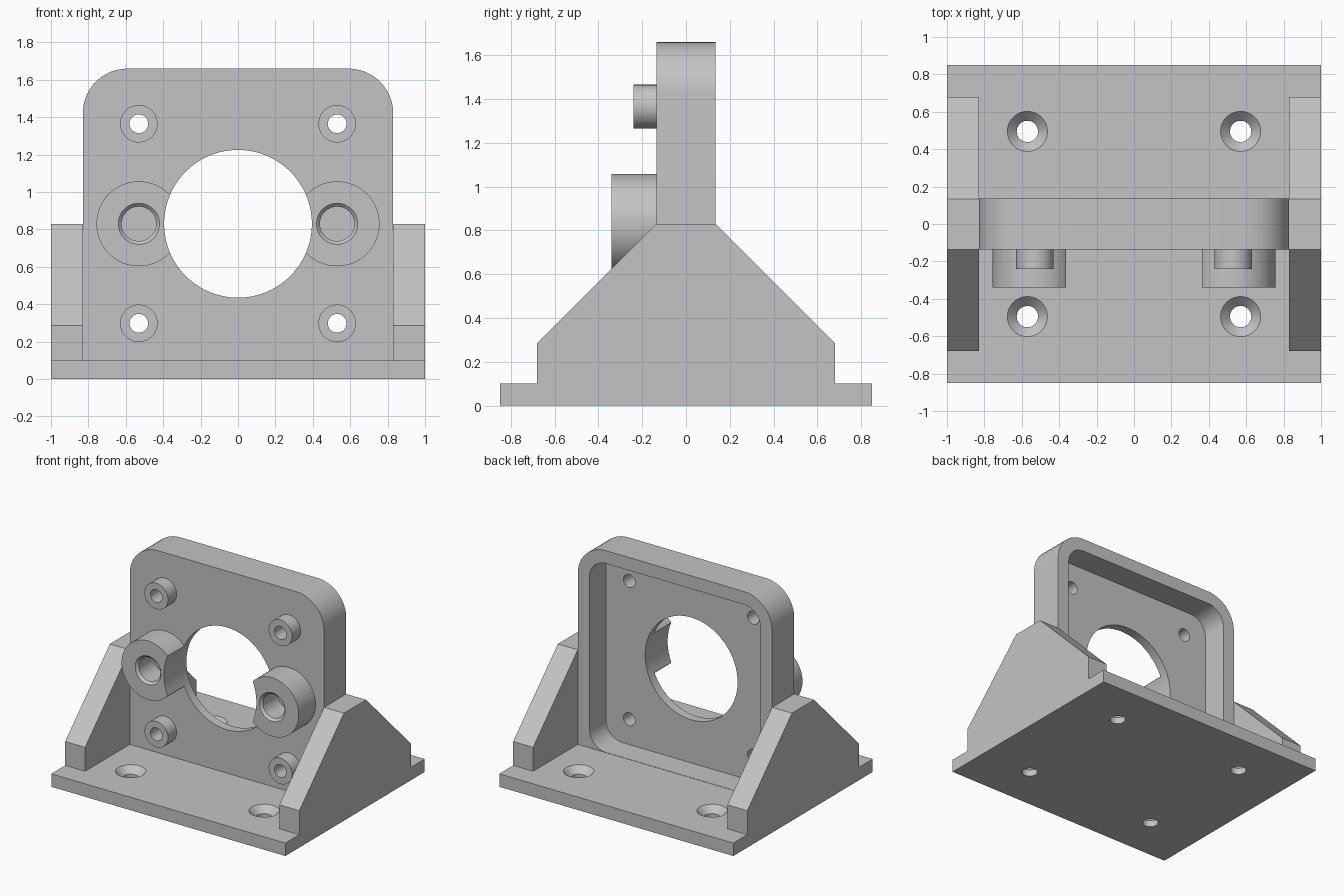
import bpy, bmesh
from math import sin, cos, pi, radians

cube = bpy.data.objects.get("Cube")
if cube:
    bpy.data.objects.remove(cube, do_unlink=True)

grey = bpy.data.materials.new("light grey")
grey.use_nodes = True
grey.diffuse_color = (0.55, 0.55, 0.55, 1)
grey.node_tree.nodes["Principled BSDF"].inputs["Base Color"].default_value = (0.55, 0.55, 0.55, 1)

PLACE = {
    "x": lambda u, v, w: (w, u, v),
    "y": lambda u, v, w: (u, w, v),
    "z": lambda u, v, w: (u, v, w),
}


def loft(name, axis, rings, material=grey):
    """Closed solid through (outline, distance along axis) rings."""
    bm = bmesh.new()
    loops = [[bm.verts.new(PLACE[axis](u, v, w)) for u, v in pts] for pts, w in rings]
    for a, b in zip(loops, loops[1:]):
        for i in range(len(a)):
            bm.faces.new((a[i - 1], a[i], b[i], b[i - 1]))
    bm.faces.new(loops[0])
    bm.faces.new(loops[-1])
    bmesh.ops.recalc_face_normals(bm, faces=bm.faces)
    mesh = bpy.data.meshes.new(name)
    bm.to_mesh(mesh)
    bm.free()
    obj = bpy.data.objects.new(name, mesh)
    bpy.context.collection.objects.link(obj)
    if material:
        mesh.materials.append(material)
    return obj


def prism(name, axis, pts, a, b, material=grey):
    return loft(name, axis, [(pts, a), (pts, b)], material)


def circle(u, v, r, n=72):
    return [(u + r * cos(2 * pi * i / n), v + r * sin(2 * pi * i / n)) for i in range(n)]


def rounded(half, low, high, r_low, r_high, n=12):
    """Upright rectangle with separate bottom and top corner radii."""
    pts = []
    corners = ((1, high, -1, r_high, 0), (-1, high, -1, r_high, 90),
               (-1, low, 1, r_low, 180), (1, low, 1, r_low, 270))
    for sx, z, sz, r, start in corners:
        for i in range(n + 1 if r else 1):
            t = radians(start + 90 * i / n)
            pts.append((sx * (half - r) + r * cos(t), z + sz * r + r * sin(t)))
    return pts


def cut(target, cutter):
    mod = target.modifiers.new("cut", "BOOLEAN")
    mod.object = cutter
    mod.operation = "DIFFERENCE"
    mod.solver = "EXACT"
    bpy.context.view_layer.objects.active = target
    bpy.ops.object.modifier_apply(modifier=mod.name)
    bpy.data.objects.remove(cutter, do_unlink=True)


def bore():
    return prism("bore_cutter", "y", circle(0, MID, 0.395, 128), -0.5, 0.5, None)


MID = 0.83      # height of the main bore
BOLT = 0.53     # sideways offset of the bosses
SIDES = (("left", 1), ("right", -1))

# Base with countersunk mounting holes
base = prism("base_plate", "z", [(-1, -0.85), (1, -0.85), (1, 0.85), (-1, 0.85)], 0, 0.1)
for x in (-0.57, 0.57):
    for y in (-0.495, 0.495):
        cut(base, loft("screw_cutter", "z", [
            (circle(x, y, 0.057), -0.05), (circle(x, y, 0.057), 0.05),
            (circle(x, y, 0.157), 0.15)], None))

# Upright plate with a rounded pocket in the back and the main bore
plate = prism("upright_plate", "y", rounded(0.83, 0.09, 1.66, 0, 0.24), -0.135, 0.135)
cut(plate, prism("pocket_cutter", "y", rounded(0.73, 0.102, 1.56, 0.14, 0.14), -0.065, 0.3, None))
cut(plate, bore())
parts = [base, plate]

for side, s in SIDES:
    x = s * BOLT

    # Sloped side gusset
    half = [(0.68, 0.1), (0.68, 0.285), (0.135, MID)]
    outline = half + [(-y, z) for y, z in reversed(half)]
    parts.append(prism(side + "_gusset", "x", outline, s * 0.83, s))

    # Large boss, trimmed by the main bore, with a chamfered blind hole
    boss = prism(side + "_large_boss", "y", circle(x, MID, 0.227), -0.34, -0.1)
    cut(boss, bore())
    cut(boss, loft("blind_cutter", "y", [
        (circle(x, MID, 0.13), -0.36), (circle(x, MID, 0.092), -0.322),
        (circle(x, MID, 0.092), -0.14)], None))
    parts.append(boss)

    # Small bosses with through holes
    for level, z in (("upper", 1.365), ("lower", 0.298)):
        small = prism(f"{side}_{level}_small_boss", "y", circle(x, z, 0.1), -0.24, -0.1)
        for target in (small, plate):
            cut(target, prism("bolt_cutter", "y", circle(x, z, 0.05), -0.4, 0.4, None))
        parts.append(small)

# Smooth round walls, keep edges sharp
bpy.ops.object.select_all(action="DESELECT")
for part in parts:
    part.select_set(True)
bpy.context.view_layer.objects.active = plate
bpy.ops.object.shade_smooth_by_angle(angle=radians(30))
